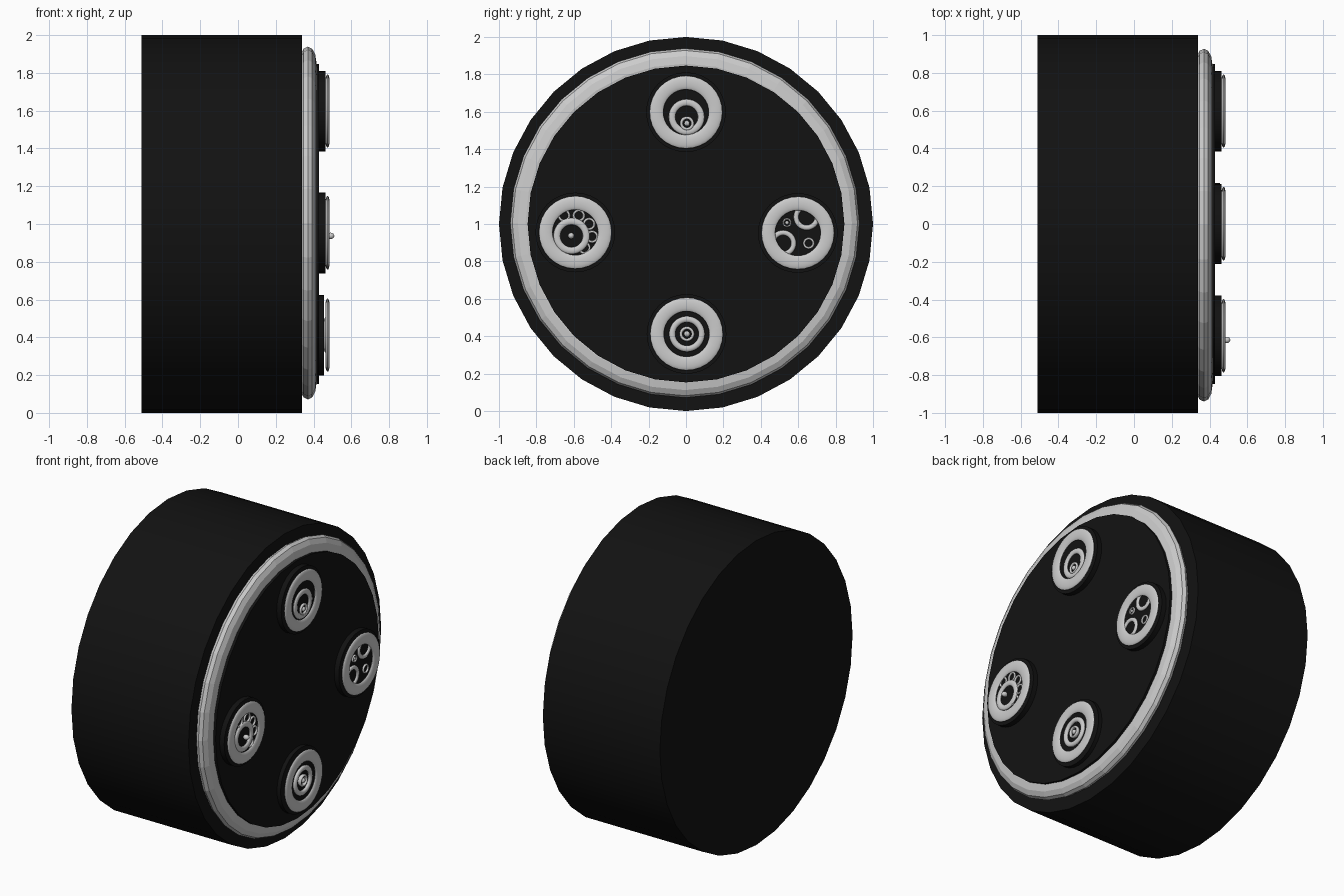
import bpy
from math import pi

if "Cube" in bpy.data.objects:
    bpy.data.objects.remove(bpy.data.objects["Cube"])

black = bpy.data.materials.new("black")
black.diffuse_color = (0.006, 0.006, 0.006, 1)
black.use_nodes = True
black.node_tree.nodes["Principled BSDF"].inputs["Base Color"].default_value = black.diffuse_color
TURN = (0, pi / 2, 0)  # local z points along +x


def disc(name, x0, x1, y, z, r, sides=32):
    bpy.ops.mesh.primitive_cylinder_add(vertices=sides, radius=r, depth=x1 - x0,
                                        location=((x0 + x1) / 2, y, z), rotation=TURN)
    ob = bpy.context.object
    ob.name = name
    ob.data.materials.append(black)
    bpy.ops.object.shade_smooth_by_angle()


def ring(name, x, y, z, outer, inner, half, segs=32, minor=12, smooth=True):
    """Ring with an elliptical section, half = half thickness along x."""
    tube = (outer - inner) / 2
    bpy.ops.mesh.primitive_torus_add(major_radius=(outer + inner) / 2, minor_radius=tube,
                                     major_segments=segs, minor_segments=minor,
                                     location=(x, y, z), rotation=TURN)
    ob = bpy.context.object
    ob.name = name
    ob.scale = (1, 1, half / tube)
    if smooth:
        bpy.ops.object.shade_smooth()


def dot(name, x, y, z, r, half):
    bpy.ops.mesh.primitive_uv_sphere_add(segments=16, ring_count=8, radius=r,
                                         location=(x, y, z), rotation=TURN)
    ob = bpy.context.object
    ob.name = name
    ob.scale = (1, 1, half / r)
    bpy.ops.object.shade_smooth()


# Main drum, silver rim and raised face plate
disc("drum", -0.51, 0.34, 0, 1.0, 1.0)
ring("rim", 0.37, -0.006, 1.005, 0.934, 0.77, 0.045, minor=12, smooth=False)
disc("face_plate", 0.34, 0.43, 0, 1.0, 0.847)

# Four buttons, each a black puck with a silver ring
buttons = {"top": (0, 1.598, 0.463), "left": (-0.592, 0.955, 0.463),
           "right": (0.598, 0.952, 0.463), "bottom": (0.003, 0.412, 0.456)}
for key, (y, z, x1) in buttons.items():
    disc(key + "_button", 0.42, x1, y, z, 0.213)
    ring(key + "_button_ring", 0.474, y, z, 0.195, 0.121, 0.011)

# Top: nested off-centre rings
FX = 0.468
ring("top_inner_ring", FX, 0.003, 1.572, 0.096, 0.06, 0.009)
ring("top_small_ring", FX + 0.004, 0.005, 1.538, 0.038, 0.022, 0.008)
dot("top_dot", FX + 0.004, 0.005, 1.538, 0.015, 0.012)

# Bottom: concentric rings
ring("bottom_inner_ring", FX, 0.005, 0.412, 0.096, 0.062, 0.012)
ring("bottom_small_ring", FX, 0.005, 0.412, 0.04, 0.024, 0.012)
dot("bottom_dot", FX, 0.005, 0.412, 0.016, 0.014)

# Left: dial with a raised pin and an arc of small rings
ring("left_dial_ring", FX + 0.003, -0.612, 0.936, 0.097, 0.06, 0.01)
dot("left_pin", 0.49, -0.614, 0.937, 0.017, 0.02)
for i, (y, z) in enumerate([(-0.652, 1.045), (-0.573, 1.045), (-0.518, 1.0),
                            (-0.502, 0.932), (-0.543, 0.872)]):
    ring(f"left_small_ring_{i + 1}", FX, y, z, 0.034, 0.021, 0.007, 20, 8)

# Right: two big rings tucked under the edge, two small ones
ring("right_big_ring_a", FX - 0.002, 0.519, 0.897, 0.07, 0.043, 0.009)
ring("right_big_ring_b", FX - 0.002, 0.645, 1.037, 0.07, 0.043, 0.009)
ring("right_small_ring_a", FX, 0.540, 1.007, 0.025, 0.015, 0.007, 20, 8)
dot("right_dot", FX, 0.540, 1.007, 0.01, 0.008)
ring("right_small_ring_b", FX, 0.656, 0.897, 0.031, 0.019, 0.007, 20, 8)
